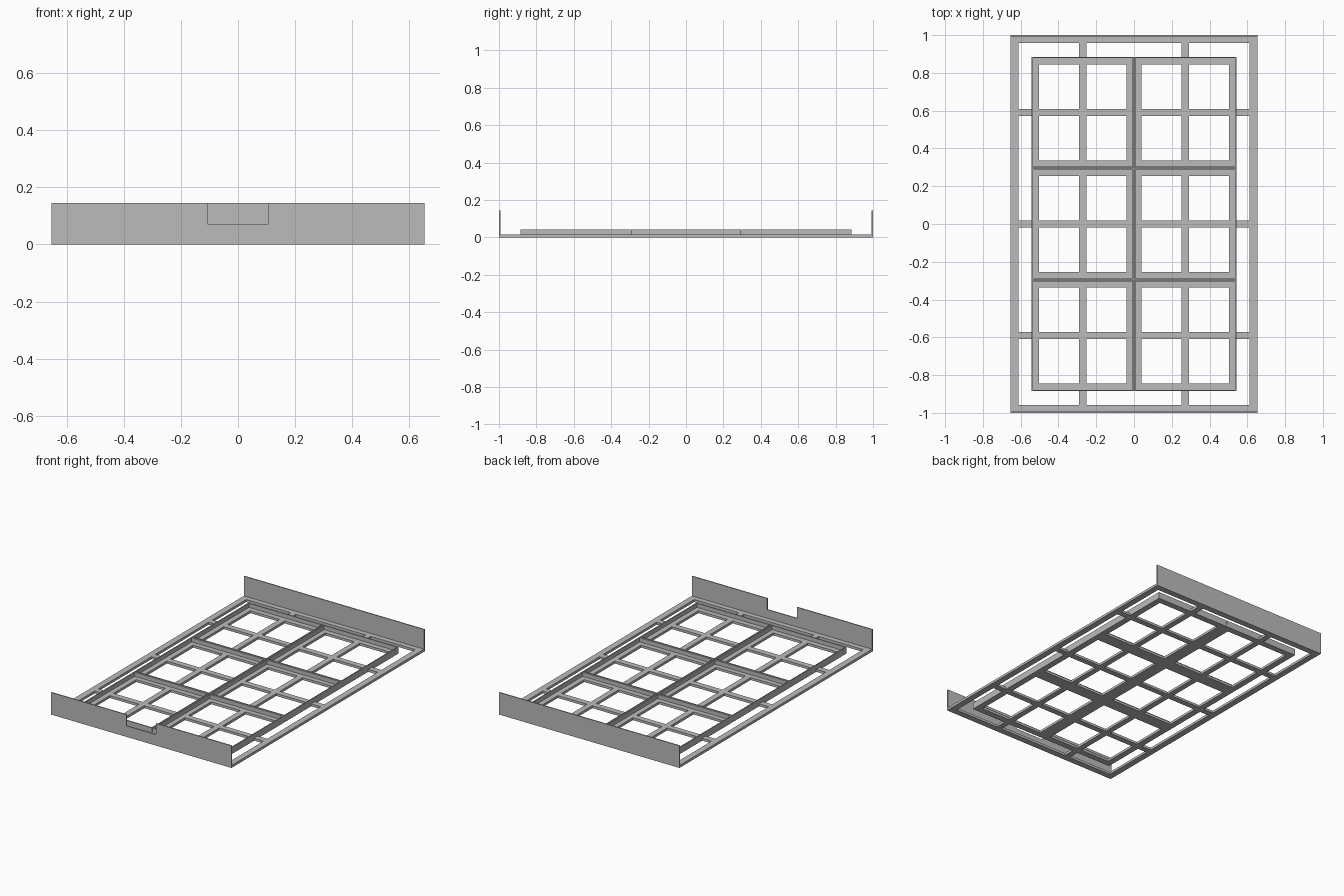
import bpy, bmesh

if "Cube" in bpy.data.objects:
    bpy.data.objects.remove(bpy.data.objects["Cube"])

grey = bpy.data.materials.new("plain grey")
grey.diffuse_color = (0.5, 0.5, 0.5, 1)
grey.use_nodes = True
grey.node_tree.nodes["Principled BSDF"].inputs["Base Color"].default_value = grey.diffuse_color

X, Y, T = 0.653, 1.0, 0.016        # half width, half length, grid thickness
TX, TY, TOP = 0.543, 0.885, 0.043  # tray block half sizes and rim height
W = 0.007                          # thin wall


def grid_solid(name, xs, ys, z0, z1, solid):
    """Extruded plate on a grid of cut lines; solid(x, y) keeps a cell."""
    bm = bmesh.new()
    for x0, x1 in zip(xs, xs[1:]):
        for y0, y1 in zip(ys, ys[1:]):
            if solid((x0 + x1) / 2, (y0 + y1) / 2):
                bm.faces.new([bm.verts.new((x, y, z0)) for x, y in
                              ((x0, y0), (x1, y0), (x1, y1), (x0, y1))])
    bmesh.ops.remove_doubles(bm, verts=bm.verts, dist=1e-5)
    geo = bmesh.ops.extrude_face_region(bm, geom=bm.faces[:], use_keep_orig=True)
    bmesh.ops.translate(bm, vec=(0, 0, z1 - z0),
                        verts=[v for v in geo["geom"] if isinstance(v, bmesh.types.BMVert)])
    bmesh.ops.recalc_face_normals(bm, faces=bm.faces)
    bmesh.ops.dissolve_limit(bm, angle_limit=0.01, verts=bm.verts, edges=bm.edges)
    me = bpy.data.meshes.new(name)
    bm.to_mesh(me)
    bm.free()
    me.materials.append(grey)
    ob = bpy.data.objects.new(name, me)
    bpy.context.collection.objects.link(ob)
    return ob


# Bottom lattice: outer frame, cross bars and tray floor lips, all flush
H, LIP = 0.019, 0.041
bars_x = [-TX / 2, TX / 2]
bars_y = [-TY * 2 / 3, 0, TY * 2 / 3]
seam_x = [-TX, 0, TX]
seam_y = [-TY, -TY / 3, TY / 3, TY]


def bands(bars, seams, outer):
    b = [(c - H, c + H) for c in bars]
    s = [(max(c - LIP, seams[0]), min(c + LIP, seams[-1])) for c in seams]
    f = [(-outer, -outer + 0.041), (outer - 0.041, outer)]
    return b, s, f


bx, sx, fx = bands(bars_x, seam_x, X)
by, sy, fy = bands(bars_y, seam_y, Y)


def inside(v, spans):
    return any(a < v < b for a, b in spans)


def lattice(x, y):
    in_tray = abs(x) < TX and abs(y) < TY
    return (inside(x, bx + fx) or inside(y, by + fy)
            or (in_tray and (inside(x, sx) or inside(y, sy))))


xs = sorted({v for s in bx + sx + fx for v in s})
ys = sorted({v for s in by + sy + fy for v in s})
grid_solid("base_lattice", xs, ys, 0, T, lattice)

# Six trays: thin rim walls standing on the floor lips
GAP = 0.002
for i in range(2):
    for j in range(3):
        x0, x1 = seam_x[i] + (GAP if i else 0), seam_x[i + 1] - (0 if i else GAP)
        y0, y1 = seam_y[j] + (GAP if j else 0), seam_y[j + 1] - (GAP if j < 2 else 0)
        grid_solid(f"tray_rim_{i}_{j}", [x0, x0 + W, x1 - W, x1],
                   [y0, y0 + W, y1 - W, y1], 0, TOP,
                   lambda x, y: not (x0 + W < x < x1 - W and y0 + W < y < y1 - W))

# End panels, the front one notched; made flat then stood upright
N, NZ, PZ = 0.107, 0.072, 0.145
for name, y, notch in (("front_panel", -Y + W, True), ("back_panel", Y, False)):
    p = grid_solid(name, [-X, -N, N, X], [0, NZ, PZ], 0, W,
                   lambda x, z: not (notch and abs(x) < N and z > NZ))
    for v in p.data.vertices:
        x, z, d = v.co
        v.co = (x, y - d, z)
    p.data.update()
